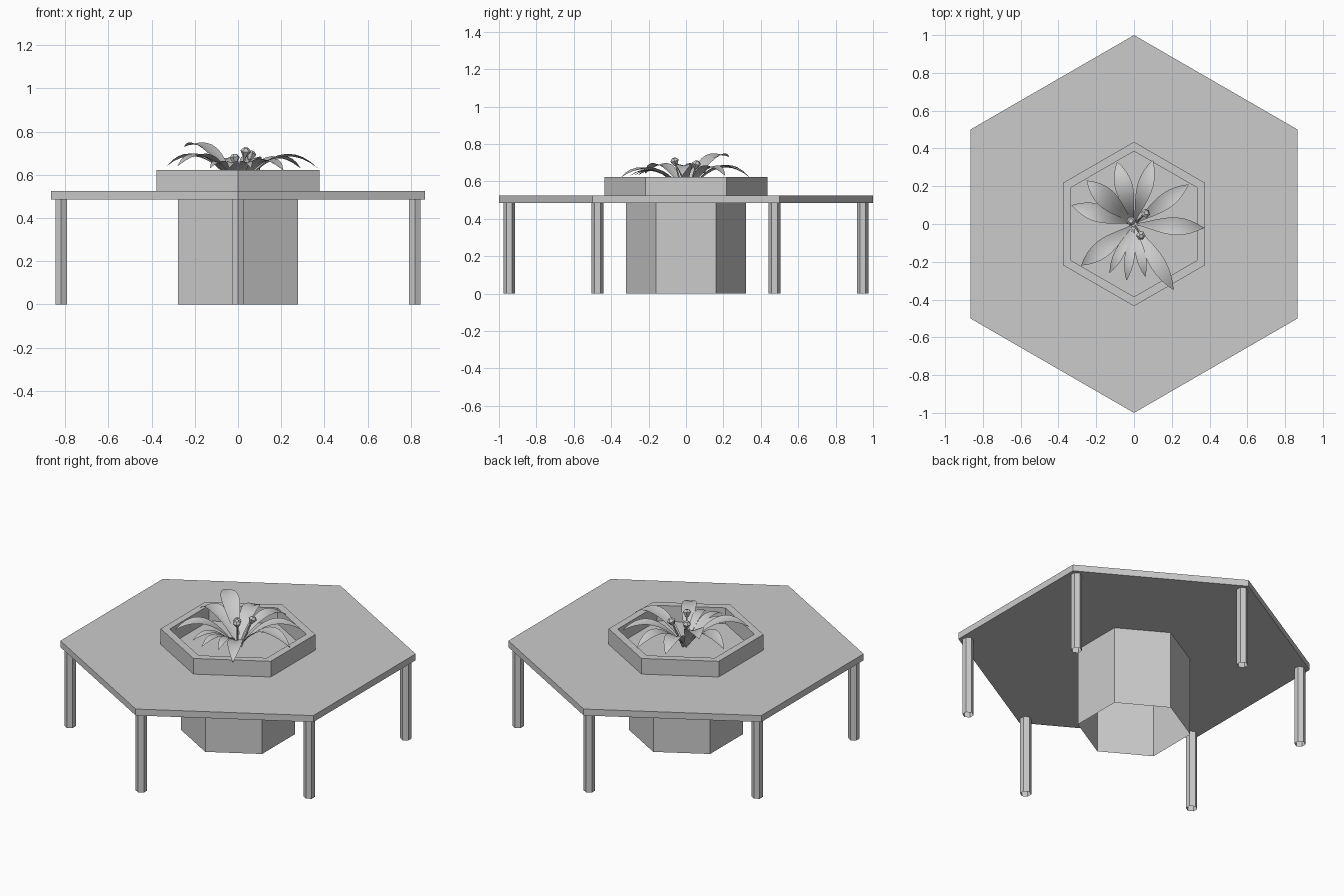
import bpy, bmesh, math
from mathutils import Vector

if "Cube" in bpy.data.objects:
    bpy.data.objects.remove(bpy.data.objects["Cube"], do_unlink=True)

grey = bpy.data.materials.new("plain grey")
grey.use_nodes = True
grey.diffuse_color = (0.6, 0.6, 0.6, 1)
grey.node_tree.nodes["Principled BSDF"].inputs["Base Color"].default_value = (0.6, 0.6, 0.6, 1)


def make_object(name, bm, smooth=False):
    bmesh.ops.recalc_face_normals(bm, faces=bm.faces)
    mesh = bpy.data.meshes.new(name)
    bm.to_mesh(mesh)
    bm.free()
    mesh.materials.append(grey)
    for p in mesh.polygons:
        p.use_smooth = smooth
    obj = bpy.data.objects.new(name, mesh)
    bpy.context.collection.objects.link(obj)
    return obj


def hexagon(name, profile, centre=(0, 0), cap=False):
    """Sweep (radius, z) points around six sides, corners on the y axis."""
    bm = bmesh.new()
    rings = []
    for r, z in profile:
        rings.append([bm.verts.new((centre[0] + r * math.sin(k * math.pi / 3),
                                    centre[1] + r * math.cos(k * math.pi / 3), z))
                      for k in range(6)])
    for a, b in zip(rings, rings[1:]):
        for k in range(6):
            n = (k + 1) % 6
            bm.faces.new((a[k], a[n], b[n], b[k]))
    if cap:
        bm.faces.new(rings[0])
        bm.faces.new(rings[-1])
    return make_object(name, bm)


# Table, open pedestal and planter rim
hexagon("tabletop", [(1, 0.485), (1, 0.525)], cap=True)
hexagon("pedestal", [(0.32, 0), (0.32, 0.485)])
hexagon("planter_rim", [(0.435, 0.525), (0.435, 0.622), (0.385, 0.622), (0.385, 0.525)])

# Legs under the six corners
for k in range(6):
    a = k * math.pi / 3
    hexagon(f"leg_{k + 1}", [(0.032, 0), (0.032, 0.485)],
            (0.945 * math.sin(a), 0.945 * math.cos(a)))


def leaf(name, tip, peak, width, steps=10):
    """Arching leaf with a shallow fold along its midrib."""
    tip = Vector(tip)
    out = Vector((tip.x, tip.y, 0)).normalized()
    side = Vector((-out.y, out.x, 0))
    base = out * 0.015 + Vector((0, 0, 0.54))
    ctrl = (base + tip) / 2
    ctrl.z = 2 * peak - (base.z + tip.z) / 2
    bm = bmesh.new()
    rows = []
    for i in range(steps + 1):
        t = i / steps
        p = base * (1 - t) ** 2 + ctrl * (2 * t * (1 - t)) + tip * t * t
        w = width / 2 * (0.1 * (1 - t) + math.sin(math.pi * t ** 1.3) ** 0.9 if t < 1 else 0.01)
        lift = Vector((0, 0, w * 0.25))
        rows.append([bm.verts.new(p + side * w + lift), bm.verts.new(p),
                     bm.verts.new(p - side * w + lift)])
    for a, b in zip(rows, rows[1:]):
        for j in range(2):
            bm.faces.new((a[j], a[j + 1], b[j + 1], b[j]))
    make_object(name, bm, True)


# Leaves: tip, arch height, width
leaves = [
    ((-0.09, 0.33, 0.63), 0.67, 0.09),
    ((0.10, 0.34, 0.62), 0.67, 0.08),
    ((0.29, 0.21, 0.63), 0.67, 0.08),
    ((0.37, -0.02, 0.63), 0.68, 0.09),
    ((0.21, -0.35, 0.62), 0.66, 0.08),
    ((0.06, -0.28, 0.63), 0.65, 0.05),
    ((-0.04, -0.30, 0.63), 0.65, 0.05),
    ((-0.13, -0.26, 0.63), 0.65, 0.05),
    ((-0.28, -0.22, 0.64), 0.68, 0.09),
    ((-0.33, 0.10, 0.64), 0.68, 0.09),
    ((-0.25, 0.23, 0.73), 0.71, 0.10),
]
for i, (tip, peak, width) in enumerate(leaves):
    leaf(f"leaf_{i + 1}", tip, peak, width)


# Flower stems with faceted buds
def tube(bm, start, end, r1, r2, sides=6):
    axis = end - start
    turn = axis.to_track_quat('Z', 'Y').to_matrix().to_4x4()
    turn.translation = (start + end) / 2
    bmesh.ops.create_cone(bm, cap_ends=True, segments=sides, radius1=r1,
                          radius2=r2, depth=axis.length, matrix=turn)


for i, top in enumerate([(-0.015, 0.015, 0.675), (0.06, 0.055, 0.69), (0.035, -0.06, 0.705)]):
    top = Vector(top)
    root = Vector((top.x * 0.2, top.y * 0.2, 0.53))
    up = (top - root).normalized()
    bm = bmesh.new()
    tube(bm, root, top - up * 0.02, 0.006, 0.005)
    tube(bm, top - up * 0.022, top + up * 0.006, 0.01, 0.025)
    tube(bm, top + up * 0.006, top + up * 0.02, 0.025, 0.012)
    make_object(f"flower_bud_{i + 1}", bm)
